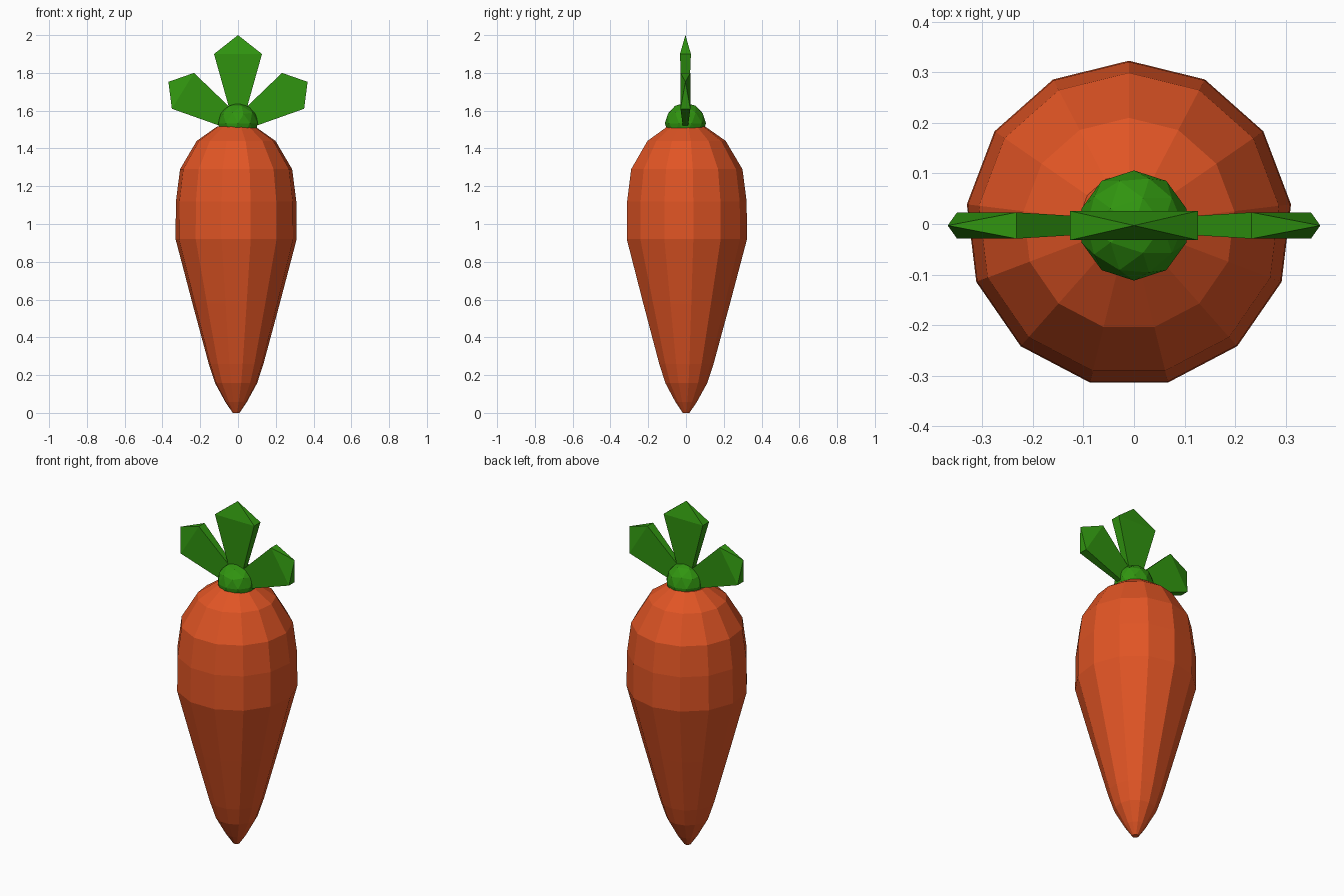
import bpy, bmesh, math
from mathutils import Vector

if "Cube" in bpy.data.objects:
    bpy.data.objects.remove(bpy.data.objects["Cube"])


def material(name, rgb):
    m = bpy.data.materials.new(name)
    m.diffuse_color = (*rgb, 1)
    m.use_nodes = True
    m.node_tree.nodes["Principled BSDF"].inputs["Base Color"].default_value = m.diffuse_color
    return m


orange = material("carrot orange", (0.75, 0.09, 0.018))
green = material("leaf green", (0.03, 0.30, 0.005))


def finish(bm, name, mat):
    bmesh.ops.recalc_face_normals(bm, faces=bm.faces)
    me = bpy.data.meshes.new(name)
    bm.to_mesh(me)
    bm.free()
    me.materials.append(mat)
    ob = bpy.data.objects.new(name, me)
    bpy.context.collection.objects.link(ob)
    return ob


# Root: 13-sided lathe from a short (radius, z) profile
SIDES = 13
profile = [(0.018, 0), (0.057, 0.057), (0.112, 0.157), (0.146, 0.26),
           (0.233, 0.58), (0.323, 0.92), (0.321, 1.12), (0.299, 1.29),
           (0.210, 1.44), (0.100, 1.517)]
bm = bmesh.new()
rings = []
for r, z in profile:
    angles = [math.pi / 2 + 2 * math.pi * i / SIDES for i in range(SIDES)]
    rings.append([bm.verts.new((-0.01 + r * math.cos(a), r * math.sin(a), z)) for a in angles])
for lo, hi in zip(rings, rings[1:]):
    for i in range(SIDES):
        j = (i + 1) % SIDES
        bm.faces.new((lo[i], lo[j], hi[j], hi[i]))
bm.faces.new(rings[0])
bm.faces.new(rings[-1])
finish(bm, "carrot_root", orange)

# Crown: faceted ball cut flat where it meets the root
bm = bmesh.new()
bmesh.ops.create_icosphere(bm, subdivisions=2, radius=0.109)
bmesh.ops.translate(bm, verts=bm.verts, vec=(0, -0.003, 1.533))
cut = bmesh.ops.bisect_plane(bm, geom=bm.verts[:] + bm.edges[:] + bm.faces[:],
                             plane_co=(0, 0, 1.508), plane_no=(0, 0, 1), clear_inner=True)
bmesh.ops.holes_fill(bm, edges=[e for e in bm.edges if e.is_boundary], sides=0)
finish(bm, "leaf_crown", green)


# Leaves: tapered slab with a pyramid tip, laid along a direction in the xz plane
def leaf(name, shoulder, axis, length, half_base, half_top, thick_base, thick_top, tip):
    c = Vector((shoulder[0], -0.003, shoulder[1]))
    d = Vector((axis[0], 0, axis[1])).normalized()
    side = Vector((d.z, 0, -d.x))
    y = Vector((0, 1, 0))
    bm = bmesh.new()

    def ring(centre, w, t):
        return [bm.verts.new(centre + side * w * a + y * t * b)
                for a, b in ((-1, -1), (1, -1), (1, 1), (-1, 1))]

    base = ring(c - d * length, half_base, thick_base)
    top = ring(c, half_top, thick_top)
    point = bm.verts.new(c + d * tip)
    bm.faces.new(base)
    for i in range(4):
        j = (i + 1) % 4
        bm.faces.new((base[i], base[j], top[j], top[i]))
        bm.faces.new((top[i], top[j], point))
    finish(bm, name, green)


leaf("middle_leaf", (0, 1.90), (0, 1), 0.36, 0.026, 0.127, 0.014, 0.029, 0.10)
for s, label in ((1, "right"), (-1, "left")):
    leaf(label + "_leaf", (0.2915 * s, 1.705), (0.85 * s, 0.525),
         0.29, 0.049, 0.1115, 0.013, 0.026, 0.0905)
